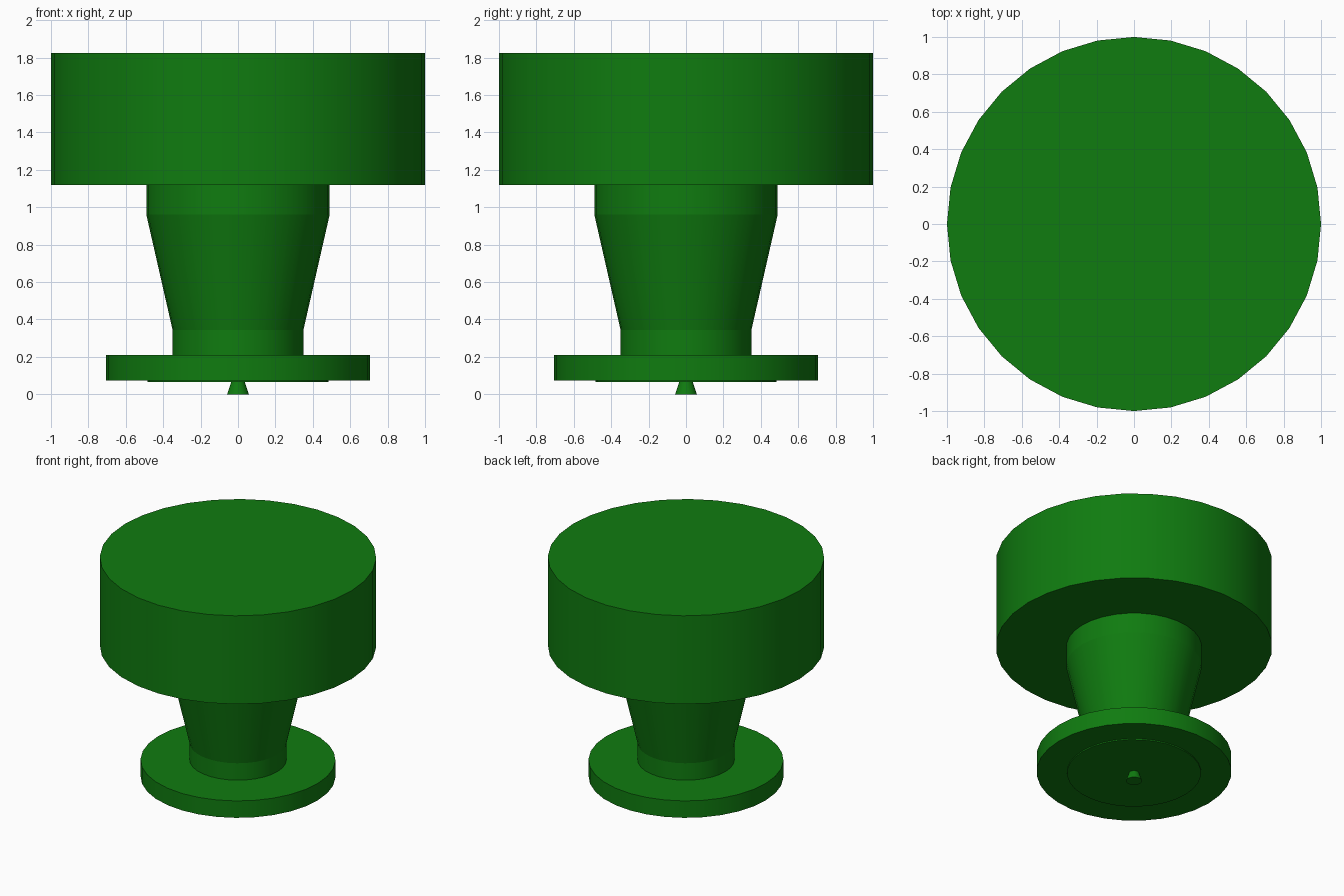
import bpy
import math

cube = bpy.data.objects.get("Cube")
if cube:
    bpy.data.objects.remove(cube, do_unlink=True)

# Single flat colour
green = bpy.data.materials.new("deep_green")
green.use_nodes = True
colour = (0.005, 0.2, 0.005, 1.0)
green.diffuse_color = colour
green.node_tree.nodes["Principled BSDF"].inputs["Base Color"].default_value = colour


def turned_part(name, bottom, top, r_bottom, r_top):
    """Upright round part between two heights, with a vertex on the x axis."""
    bpy.ops.mesh.primitive_cone_add(
        vertices=32, radius1=r_bottom, radius2=r_top,
        depth=top - bottom, location=(0, 0, (bottom + top) / 2))
    part = bpy.context.object
    part.name = name
    part.data.name = name
    part.data.materials.append(green)
    bpy.ops.object.shade_smooth_by_angle(angle=math.radians(30))
    return part


# Parts from the floor up
turned_part("bottom_pin", 0.0, 0.066, 0.058, 0.036)
turned_part("underside_disc", 0.066, 0.078, 0.485, 0.485)
turned_part("base_flange", 0.075, 0.21, 0.705, 0.705)
turned_part("lower_collar", 0.21, 0.345, 0.35, 0.35)
turned_part("tapered_neck", 0.345, 0.96, 0.35, 0.49)
turned_part("upper_collar", 0.96, 1.12, 0.49, 0.49)
turned_part("drum_head", 1.12, 1.825, 1.0, 1.0)
